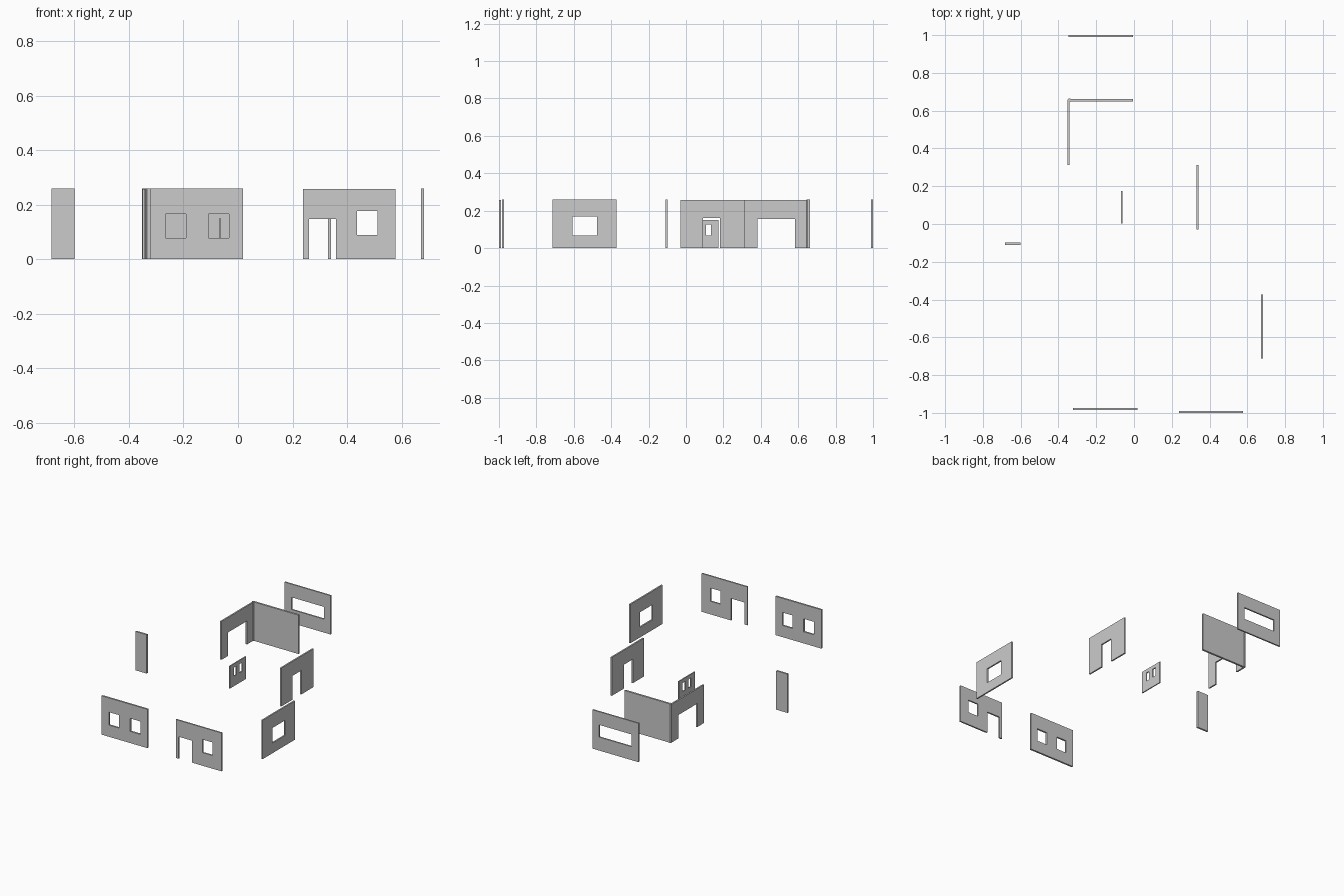
import bpy, bmesh, math
from mathutils import Vector

if "Cube" in bpy.data.objects:
    bpy.data.objects.remove(bpy.data.objects["Cube"])


def wall(name, along, span, depth, height, openings=()):
    """Upright slab running along 'x' or 'y'; openings are (u0, u1, z0, z1)."""
    us = sorted({*span, *(u for o in openings for u in o[:2])})
    zs = sorted({0, height, *(z for o in openings for z in o[2:])})

    def place(u, z):
        return (u, depth[0], z) if along == 'x' else (depth[0], u, z)

    bm = bmesh.new()
    grid = {(u, z): bm.verts.new(place(u, z)) for u in us for z in zs}
    for a, b in zip(us, us[1:]):
        for c, d in zip(zs, zs[1:]):
            mu, mz = (a + b) / 2, (c + d) / 2
            if not any(o[0] < mu < o[1] and o[2] < mz < o[3] for o in openings):
                bm.faces.new([grid[a, c], grid[b, c], grid[b, d], grid[a, d]])
    bmesh.ops.delete(bm, geom=[v for v in bm.verts if not v.link_faces], context='VERTS')
    # thicken the sheet into a slab
    t = depth[1] - depth[0]
    ext = bmesh.ops.extrude_face_region(bm, geom=bm.faces[:], use_keep_orig=True)
    moved = [g for g in ext['geom'] if isinstance(g, bmesh.types.BMVert)]
    bmesh.ops.translate(bm, verts=moved, vec=Vector((0, t, 0) if along == 'x' else (t, 0, 0)))
    bmesh.ops.recalc_face_normals(bm, faces=bm.faces[:])
    bmesh.ops.dissolve_limit(bm, angle_limit=0.01, verts=bm.verts[:], edges=bm.edges[:])
    me = bpy.data.meshes.new(name)
    bm.to_mesh(me)
    bm.free()
    ob = bpy.data.objects.new(name, me)
    bpy.context.collection.objects.link(ob)
    return ob


H = 0.26

# walls facing front / back
wall("wide_window_wall", 'x', (-0.348, -0.006), (0.99, 1.0), H,
     [(-0.297, -0.057, 0.09, 0.172)])
wall("solid_wall", 'x', (-0.345, -0.006), (0.649, 0.662), H)
wall("twin_window_wall", 'x', (-0.322, 0.018), (-0.985, -0.973), H,
     [(-0.266, -0.191, 0.078, 0.165), (-0.109, -0.033, 0.078, 0.165)])
wall("door_and_window_wall", 'x', (0.239, 0.577), (-1.0, -0.99), 0.257,
     [(0.26, 0.36, 0, 0.147), (0.436, 0.511, 0.088, 0.176)])
wall("narrow_panel", 'x', (-0.684, -0.6), (-0.11, -0.098), H)

# walls facing the sides
wall("wide_doorway_wall", 'y', (0.313, 0.655), (-0.351, -0.341), 0.257,
     [(0.382, 0.582, 0, 0.157)])
wall("doorway_wall", 'y', (-0.029, 0.313), (0.331, 0.341), 0.257,
     [(0.09, 0.183, 0, 0.16)])
wall("square_window_wall", 'y', (-0.713, -0.372), (0.672, 0.682), H,
     [(-0.607, -0.475, 0.068, 0.169)])
wall("door_panel", 'y', (0.003, 0.175), (-0.069, -0.062), 0.15,
     [(0.045, 0.072, 0.067, 0.125), (0.106, 0.133, 0.067, 0.125)])

# post joining the two walls at the corner
bpy.ops.mesh.primitive_cylinder_add(vertices=8, radius=0.0105, depth=H,
                                    location=(-0.3425, 0.6545, H / 2),
                                    rotation=(0, 0, math.pi / 8))
bpy.context.object.name = "corner_post"
